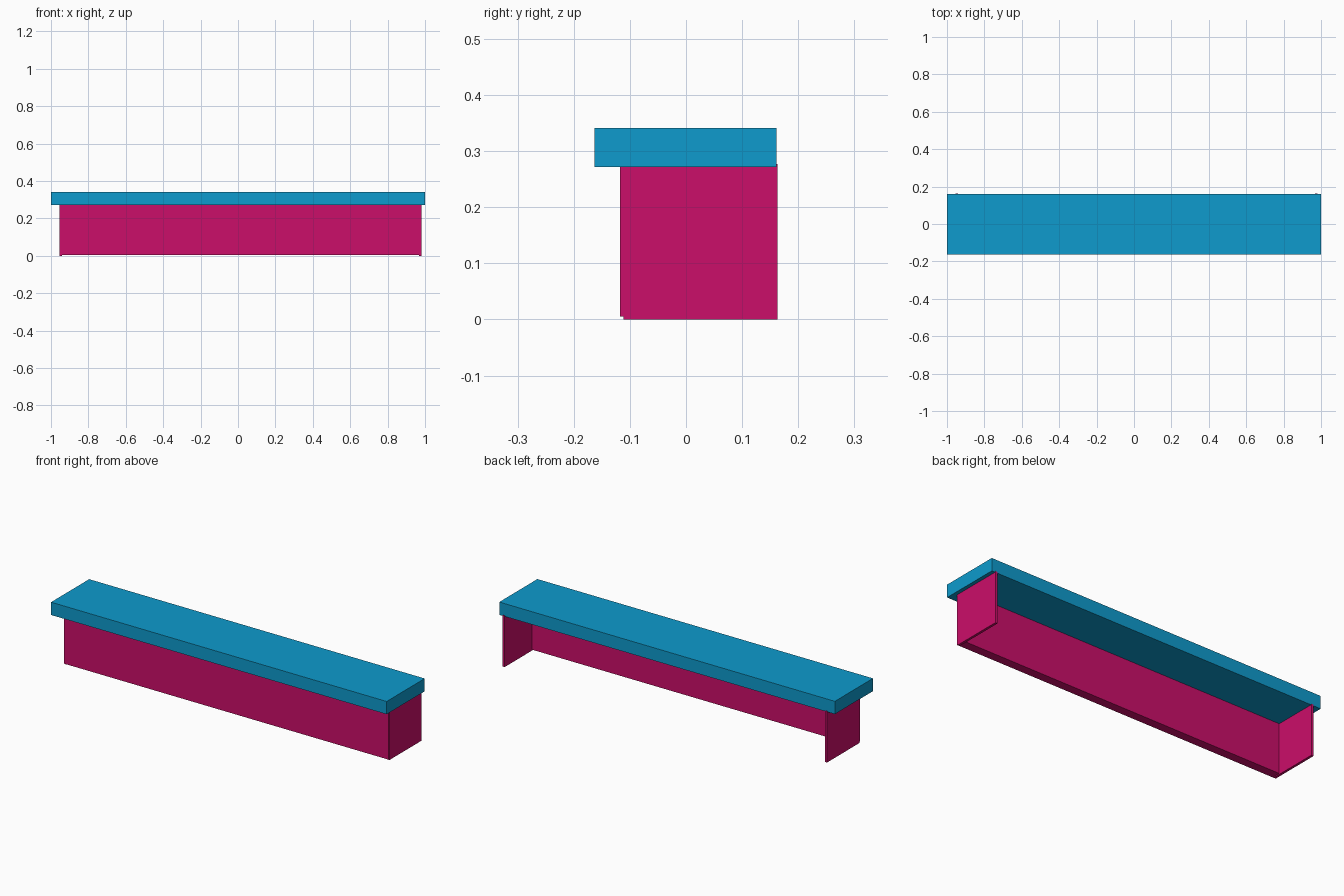
import bpy
import bmesh
from mathutils import Vector

cube = bpy.data.objects.get("Cube")
if cube:
    bpy.data.objects.remove(cube, do_unlink=True)


def make_material(name, rgb):
    mat = bpy.data.materials.new(name)
    mat.use_nodes = True
    colour = (*rgb, 1.0)
    mat.diffuse_color = colour
    mat.node_tree.nodes["Principled BSDF"].inputs["Base Color"].default_value = colour
    return mat


def make_box(name, low, high, mat):
    """Box spanning two opposite corners."""
    low, high = Vector(low), Vector(high)
    bm = bmesh.new()
    bmesh.ops.create_cube(bm, size=1)
    bmesh.ops.scale(bm, vec=high - low, verts=bm.verts)
    mesh = bpy.data.meshes.new(name)
    bm.to_mesh(mesh)
    bm.free()
    mesh.materials.append(mat)
    obj = bpy.data.objects.new(name, mesh)
    obj.location = (low + high) / 2
    bpy.context.collection.objects.link(obj)
    return obj


blue = make_material("bright blue", (0.0044, 0.328, 0.61))
pink = make_material("magenta pink", (0.597, 0.0044, 0.144))

# Overhanging top slab
make_box("top_slab", (-1, -0.163, 0.272), (1, 0.161, 0.341), blue)

# Thick front board, a little above the ground
make_box("front_panel", (-0.954, -0.118, 0.005), (0.979, -0.07, 0.276), pink)

# Thin end boards
thickness = 0.013
for name, x in (("right_end_panel", -0.955), ("left_end_panel", 0.98 - thickness)):
    make_box(name, (x, -0.111, 0), (x + thickness, 0.163, 0.277), pink)
